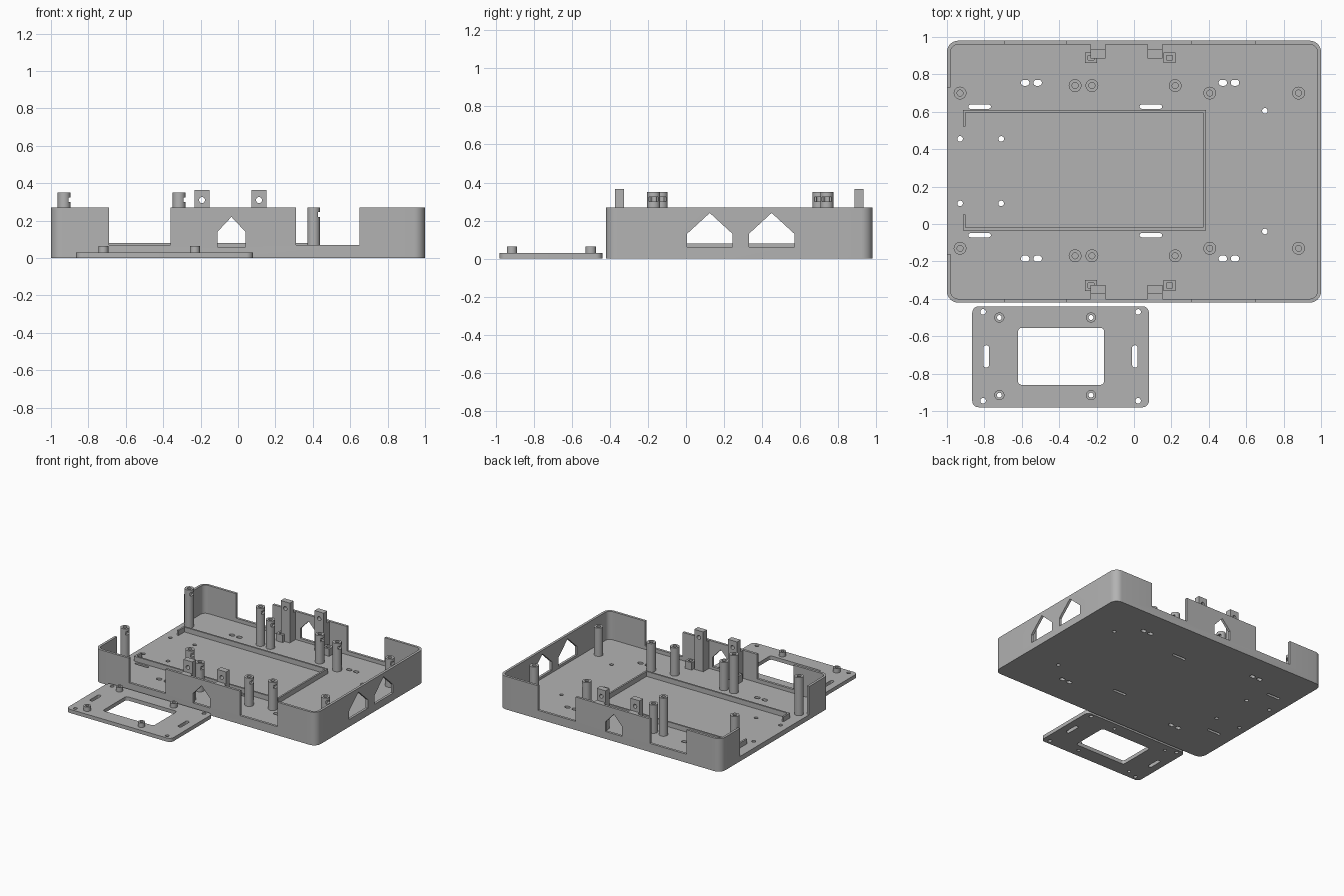
import bpy, bmesh, math
from mathutils import Vector

cube = bpy.data.objects.get("Cube")
if cube:
    bpy.data.objects.remove(cube, do_unlink=True)

grey = bpy.data.materials.new("mid grey plastic")
grey.use_nodes = True
colour = (0.45, 0.45, 0.45, 1)
grey.diffuse_color = colour
grey.node_tree.nodes["Principled BSDF"].inputs["Base Color"].default_value = colour

MID_Y = 0.28      # mirror line of the tray
FLOOR = 0.04
WALL = 0.27
mirror = lambda y: 2 * MID_Y - y


def rounded(x0, x1, y0, y1, r, n=8):
    """Outline of a rounded rectangle."""
    pts = []
    corners = ((x1 - r, y1 - r), (x0 + r, y1 - r), (x0 + r, y0 + r), (x1 - r, y0 + r))
    for i, (cx, cy) in enumerate(corners):
        for k in range(n + 1):
            a = (i + k / n) * math.pi / 2
            pts.append((cx + r * math.cos(a), cy + r * math.sin(a)))
    return pts


def circle(x, y, r, n=28):
    return [(x + r * math.cos(2 * math.pi * k / n), y + r * math.sin(2 * math.pi * k / n))
            for k in range(n)]


def slot(x, y, w, h):
    r = min(w, h) * 0.49
    return rounded(x - w / 2, x + w / 2, y - h / 2, y + h / 2, r, 6)


def rect(x0, x1, y0, y1):
    return [(x0, y0), (x1, y0), (x1, y1), (x0, y1)]


def prism(bm, outline, lo, hi, axis="z"):
    """Extrude an outline along an axis between lo and hi."""
    place = {"z": lambda u, v, w: (u, v, w),
             "y": lambda u, v, w: (u, w, v),
             "x": lambda u, v, w: (w, u, v)}[axis]
    face = bm.faces.new([bm.verts.new(place(u, v, lo)) for u, v in outline])
    ext = bmesh.ops.extrude_face_region(bm, geom=[face])
    step = Vector(place(0, 0, hi - lo))
    for e in ext["geom"]:
        if isinstance(e, bmesh.types.BMVert):
            e.co += step


def solid(name, prisms):
    bm = bmesh.new()
    for p in prisms:
        prism(bm, *p)
    bmesh.ops.recalc_face_normals(bm, faces=bm.faces[:])
    mesh = bpy.data.meshes.new(name)
    bm.to_mesh(mesh)
    bm.free()
    mesh.materials.append(grey)
    obj = bpy.data.objects.new(name, mesh)
    bpy.context.collection.objects.link(obj)
    return obj


def build(name, prisms, *cut_stages):
    """Make a part, then subtract each stage of cutting shapes."""
    obj = solid(name, prisms)
    for stage in cut_stages:
        cutter = solid("cutter", stage)
        cutter.hide_render = True
        mod = obj.modifiers.new("cut", "BOOLEAN")
        mod.operation, mod.solver, mod.object = "DIFFERENCE", "EXACT", cutter
        deps = bpy.context.evaluated_depsgraph_get()
        mesh = bpy.data.meshes.new_from_object(obj.evaluated_get(deps))
        obj.modifiers.clear()
        obj.data = mesh
        bpy.data.objects.remove(cutter, do_unlink=True)
    bpy.ops.object.select_all(action="DESELECT")
    obj.select_set(True)
    bpy.context.view_layer.objects.active = obj
    bpy.ops.object.shade_smooth_by_angle(angle=math.radians(30))
    return obj


def house(c, half, base, eave, apex):
    return [(c - half, base), (c + half, base), (c + half, eave), (c, apex), (c - half, eave)]


# Tray: shell, open end, wall notches, gabled vents and floor holes
cuts = [(rect(-0.16, 0.73, FLOOR, 0.5), -1.1, -0.95, "x")]
for y0, y1 in ((-0.5, -0.39), (0.95, 1.1)):
    cuts += [(rect(-0.69, -0.36, 0.07, 0.5), y0, y1, "y"),
             (rect(0.31, 0.65, 0.07, 0.5), y0, y1, "y"),
             (house(-0.035, 0.075, 0.06, 0.14, 0.22), y0, y1, "y")]
for c in (0.125, 0.45):
    cuts.append((house(c, 0.12, 0.06, 0.13, 0.24), 0.95, 1.1, "x"))
floor_holes = []
for y in (0.755, -0.185):
    floor_holes += [slot(x, y, 0.045, 0.032) for x in (-0.582, -0.515, 0.475, 0.54)]
for y in (0.627, -0.06):
    floor_holes += [slot(x, y, 0.12, 0.022) for x in (-0.825, 0.09)]
for y in (0.455, 0.11):
    floor_holes += [circle(x, y, 0.015) for x in (-0.93, -0.71)]
floor_holes += [circle(0.70, y, 0.015) for y in (0.605, -0.04)]
cuts += [(h, -0.1, FLOOR + 0.01) for h in floor_holes]
build("tray",
      [(rounded(-1, 1, -0.42, 0.98, 0.06), 0, WALL)],
      [(rounded(-0.98, 0.98, -0.4, 0.96, 0.04), FLOOR, 0.5)],
      cuts)

# Low retaining rib around the bay, with short returns at the open end
rib = []
T = 0.014
for outline in (rect(-0.915, 0.384, 0.596, 0.61), rect(-0.915, 0.384, -0.034, -0.02),
                rect(0.37, 0.384, -0.02, 0.596),
                rect(-0.915, -0.915 + T, 0.52, 0.596), rect(-0.915, -0.915 + T, -0.02, 0.05)):
    rib.append((outline, FLOOR - 0.005, 0.08))
build("bay_rib", rib)

# Screw posts with blind holes and a side slot near the top
posts = ((-0.93, 0.70, -0.13, 0.35), (-0.315, 0.74, -0.17, 0.35), (-0.225, 0.74, -0.17, WALL),
         (0.22, 0.74, -0.17, WALL), (0.405, 0.70, -0.13, WALL), (0.88, 0.70, -0.13, WALL))
for x, back_y, front_y, top in posts:
    for side, y in (("back", back_y), ("front", front_y)):
        build("screw_post_" + side,
              [(circle(x, y, 0.034), FLOOR - 0.005, top)],
              [(circle(x, y, 0.016), top - 0.12, top + 0.1)],
              [(rect(x + 0.005, x + 0.1, y - 0.024, y + 0.024), top - 0.05, top - 0.025)])

# Clip towers joined to the long walls, with a cross hole, and low sockets beside them
for side, flip in (("back", False), ("front", True)):
    def span(a, b):
        return (mirror(b), mirror(a)) if flip else (a, b)
    for x0, sx in ((-0.233, -0.23), (0.072, 0.19)):
        x1 = x0 + 0.081
        build("clip_tower_" + side,
              [(rect(x0, x1, *span(0.885, 0.932)), FLOOR - 0.005, 0.365)],
              [(circle((x0 + x1) / 2, 0.31, 0.016), *span(0.8, 1.0), "y")])
        build("tower_web_" + side,
              [(rect(x0, x1, *span(0.932, 0.965)), FLOOR - 0.005, WALL - 0.002)])
        build("socket_" + side,
              [(rect(sx - 0.031, sx + 0.031, *span(0.86, 0.918)), FLOOR - 0.005, 0.1)],
              [(rect(sx - 0.016, sx + 0.016, *span(0.876, 0.902)), FLOOR + 0.01, 0.2)])

# Separate mounting plate with window, bosses, holes and slots
bosses = [(x, y) for x in (-0.72, -0.23) for y in (-0.5, -0.915)]
openings = [rounded(-0.62, -0.16, -0.86, -0.555, 0.02)]
openings += [circle(x, y, 0.015) for x in (-0.807, 0.022) for y in (-0.47, -0.945)]
openings += [slot(x, -0.708, 0.03, 0.12) for x in (-0.79, 0.005)]
openings += [circle(x, y, 0.013) for x, y in bosses]
build("mounting_plate",
      [(rounded(-0.865, 0.08, -0.98, -0.44, 0.035), 0, 0.03)],
      [(o, -0.1, 0.1) for o in openings])
for x, y in bosses:
    build("plate_boss",
          [(circle(x, y, 0.027), 0.028, 0.065)],
          [(circle(x, y, 0.013), -0.1, 0.2)])
